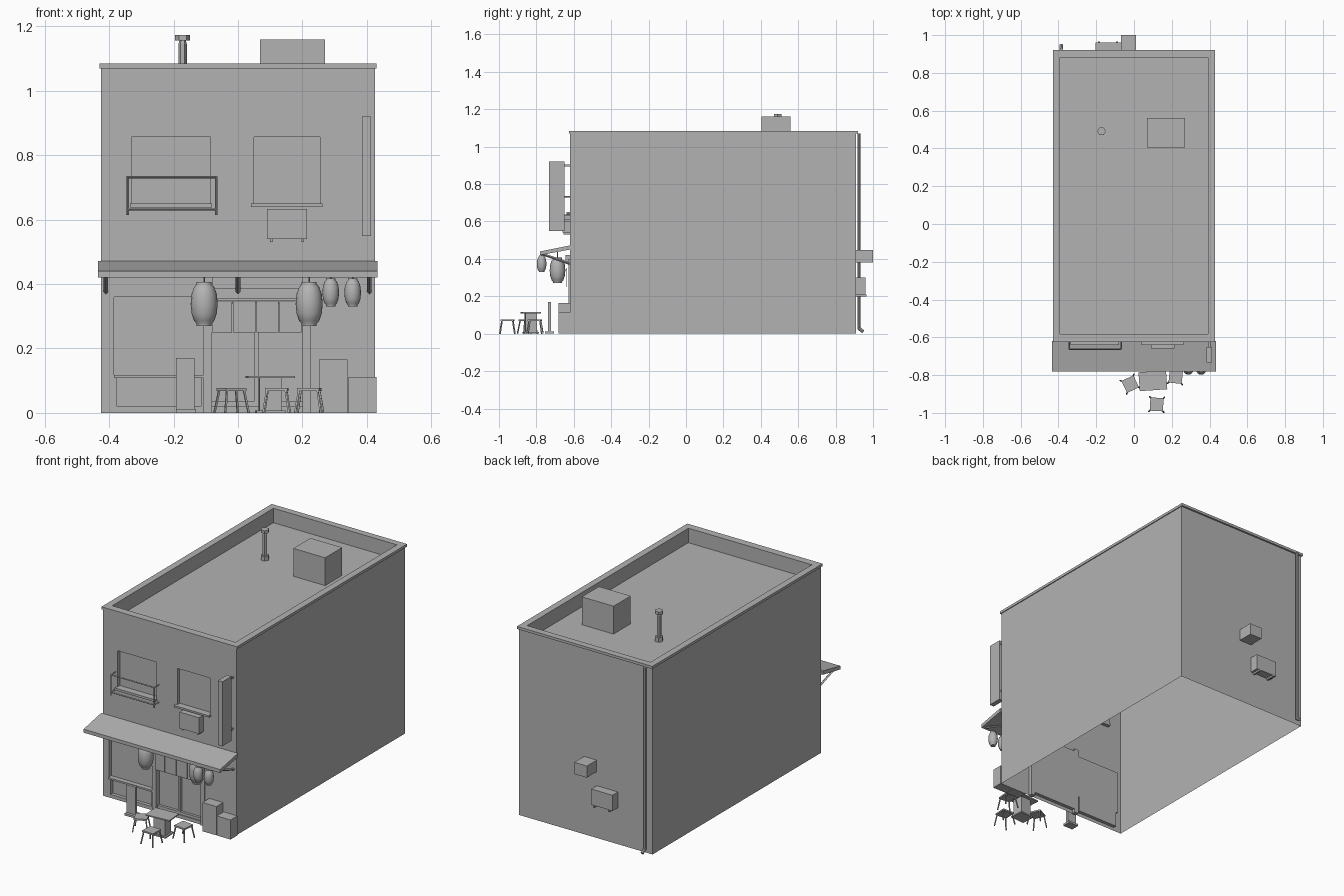
import bpy, bmesh, math
from mathutils import Matrix, Vector

if "Cube" in bpy.data.objects:
    bpy.data.objects.remove(bpy.data.objects["Cube"])

grey = bpy.data.materials.new("plain_grey")
grey.use_nodes = True
grey.diffuse_color = (0.45, 0.45, 0.45, 1)
grey.node_tree.nodes["Principled BSDF"].inputs["Base Color"].default_value = grey.diffuse_color


def finish(bm, name, smooth=False):
    mesh = bpy.data.meshes.new(name)
    bm.to_mesh(mesh)
    bm.free()
    mesh.materials.append(grey)
    obj = bpy.data.objects.new(name, mesh)
    bpy.context.collection.objects.link(obj)
    if smooth:
        for p in mesh.polygons:
            p.use_smooth = abs(p.normal.z) < 0.95
    return obj


def add_box(bm, x0, x1, y0, y1, z0, z1):
    size = Matrix.Diagonal((x1 - x0, y1 - y0, z1 - z0, 1))
    centre = Matrix.Translation(((x0 + x1) / 2, (y0 + y1) / 2, (z0 + z1) / 2))
    bmesh.ops.create_cube(bm, size=1, matrix=centre @ size)


def boxes(name, *dims, place=None):
    bm = bmesh.new()
    for d in dims:
        add_box(bm, *d)
    if place:
        bm.transform(place)
    return finish(bm, name)


def bars(name, width, *segments, place=None, sides=4):
    """Straight rods between pairs of points."""
    bm = bmesh.new()
    for a, b in segments:
        a, b = Vector(a), Vector(b)
        turn = (b - a).to_track_quat("Z", "Y").to_matrix().to_4x4()
        bmesh.ops.create_cone(bm, cap_ends=True, segments=sides, radius1=width, radius2=width,
                              depth=(b - a).length, matrix=Matrix.Translation((a + b) / 2) @ turn)
    if place:
        bm.transform(place)
    return finish(bm, name)


def lathe(name, profile, centre, sides, smooth=True):
    """Capped turned shape from (radius, z) pairs, bottom to top."""
    bm = bmesh.new()
    rings = [[bm.verts.new((centre[0] + r * math.cos(math.tau * i / sides),
                            centre[1] + r * math.sin(math.tau * i / sides), z))
              for i in range(sides)] for r, z in profile]
    for a, b in zip(rings, rings[1:]):
        for i in range(sides):
            j = (i + 1) % sides
            bm.faces.new((a[i], a[j], b[j], b[i]))
    bm.faces.new(rings[0][::-1])
    bm.faces.new(rings[-1])
    return finish(bm, name, smooth)


def rect_rings(name, rings, open_front=False, cap=False):
    """Rectangular loops (x, y front, y back, z) joined in order."""
    bm = bmesh.new()
    loops = [[bm.verts.new(p) for p in ((-x, f, z), (x, f, z), (x, b, z), (-x, b, z))]
             for x, f, b, z in rings]
    for n, (a, b) in enumerate(zip(loops, loops[1:])):
        for i in range(1 if open_front and n == 0 else 0, 4):
            j = (i + 1) % 4
            bm.faces.new((a[i], a[j], b[j], b[i]))
    if cap:
        bm.faces.new(loops[-1])
    return finish(bm, name)


# Building shell, open underneath, with sunken roof and coping
FRONT, BACK, HALF = -0.62, 0.91, 0.425
rect_rings("walls_and_roof", [(HALF, FRONT, BACK, 0), (HALF, FRONT, BACK, 1.075),
                              (0.395, -0.585, 0.885, 1.075), (0.395, -0.585, 0.885, 1.0)],
           open_front=True, cap=True)
outer, inner = (0.43, -0.625, 0.92), (0.392, -0.582, 0.882)
rect_rings("roof_coping", [(*inner, 1.07), (*outer, 1.07), (*outer, 1.085),
                           (*inner, 1.085), (*inner, 1.07)])


# Front wall with recessed windows and doors
def facade(openings, depth):
    bm = bmesh.new()

    def quad(*pts):
        bm.faces.new([bm.verts.new(p) for p in pts])

    xs = sorted({-HALF, HALF, *(v for o in openings for v in o[:2])})
    zs = sorted({0, 1.075, *(v for o in openings for v in o[2:])})
    for x0, x1 in zip(xs, xs[1:]):
        for z0, z1 in zip(zs, zs[1:]):
            cx, cz = (x0 + x1) / 2, (z0 + z1) / 2
            if not any(a < cx < b and c < cz < d for a, b, c, d in openings):
                quad((x0, FRONT, z0), (x1, FRONT, z0), (x1, FRONT, z1), (x0, FRONT, z1))
    for x0, x1, z0, z1 in openings:
        corners = [(x0, z0), (x1, z0), (x1, z1), (x0, z1)]
        quad(*[(x, FRONT + depth, z) for x, z in corners])
        for (xa, za), (xb, zb) in zip(corners, corners[1:] + corners[:1]):
            quad((xb, FRONT, zb), (xa, FRONT, za), (xa, FRONT + depth, za), (xb, FRONT + depth, zb))
    bmesh.ops.remove_doubles(bm, verts=bm.verts, dist=0.0005)
    bmesh.ops.dissolve_limit(bm, angle_limit=0.01, verts=bm.verts, edges=bm.edges)
    return finish(bm, "front_wall")


facade([(-0.33, -0.085, 0.65, 0.857), (0.05, 0.255, 0.65, 0.857),
        (-0.385, -0.107, 0.115, 0.36), (-0.375, -0.115, 0.02, 0.11),
        (-0.08, 0.2, 0.02, 0.385)], 0.02)

# Shopfront joinery
boxes("shopfront_posts", *[(x, x + 0.026, -0.627, -0.6, 0, 0.4) for x in (-0.107, 0.2)])
boxes("shop_window_sill", (-0.385, -0.107, -0.628, -0.6, 0.108, 0.118))
boxes("shopfront_header", (-0.08, 0.2, -0.645, -0.615, 0.385, 0.42))
boxes("door_rails", (-0.08, 0.2, -0.615, -0.6, 0.34, 0.357), (-0.08, 0.2, -0.615, -0.6, 0.02, 0.035),
      (0.05, 0.063, -0.615, -0.6, 0.035, 0.34))
boxes("door_curtains", *[(x0, x1 - 0.003, -0.64, -0.636, 0.25, 0.345)
                         for x0, x1 in ((-0.08, -0.015), (-0.015, 0.057), (0.057, 0.128), (0.128, 0.2))])
bars("curtain_rod", 0.003, ((-0.09, -0.638, 0.346), (0.21, -0.638, 0.346)), sides=6)

# Sloping awning with three struts
bm = bmesh.new()
side = [(-0.62, 0.45), (-0.78, 0.42), (-0.78, 0.44), (-0.62, 0.472)]
face = bm.faces.new([bm.verts.new((-0.435, y, z)) for y, z in side])
push = bmesh.ops.extrude_face_region(bm, geom=[face])
bmesh.ops.translate(bm, vec=(0.868, 0, 0), verts=[v for v in push["geom"] if isinstance(v, bmesh.types.BMVert)])
bmesh.ops.recalc_face_normals(bm, faces=bm.faces)
finish(bm, "awning")
bars("awning_struts", 0.007, *[((x, -0.622, 0.375), (x, -0.775, 0.428)) for x in (-0.41, 0, 0.408)])

# Upper windows: sills, balcony rail and frames
boxes("window_sills", (-0.335, -0.08, -0.64, -0.6, 0.637, 0.65), (0.04, 0.263, -0.64, -0.6, 0.64, 0.65))
rail = []
for z in (0.732, 0.632):
    rail += [((-0.343, -0.662, z), (-0.068, -0.662, z))]
    rail += [((x, -0.62, z), (x, -0.662, z)) for x in (-0.343, -0.068)]
rail += [((x, -0.662, 0.615), (x, -0.662, 0.734)) for x in (-0.343, -0.068)]
bars("window_rail", 0.004, *rail)

# Wall unit under the right window, and projecting sign
boxes("front_cooling_unit", (0.09, 0.215, -0.66, -0.62, 0.54, 0.633),
      *[(x, x + 0.008, -0.655, -0.62, 0.53, 0.54) for x in (0.1, 0.197)])
boxes("projecting_sign", (0.385, 0.413, -0.732, -0.65, 0.55, 0.92),
      *[(0.394, 0.404, -0.65, -0.62, z, z + 0.01) for z in (0.6, 0.895)])


# Paper lanterns
def lantern(name, x, y, z0, z1, radius):
    h = z1 - z0
    shape = [(0.55, 0), (0.55, 0.05), (0.75, 0.12), (0.93, 0.28), (1, 0.5),
             (0.93, 0.72), (0.75, 0.88), (0.55, 0.95), (0.55, 1)]
    lathe(name, [(r * radius, z0 + t * h) for r, t in shape], (x, y), 16)
    bars(name + "_cord", 0.002, ((x, y, z1), (x, y, 0.44)))


for n, x in enumerate((-0.105, 0.221)):
    lantern(f"large_lantern_{n}", x, -0.687, 0.27, 0.407, 0.042)
for n, x in enumerate((0.288, 0.356)):
    lantern(f"small_lantern_{n}", x, -0.772, 0.33, 0.417, 0.026)

# Street cabinets and standing board
boxes("tall_cabinet", (0.252, 0.34, -0.682, -0.62, 0, 0.165))
boxes("low_cabinet", (0.343, 0.43, -0.682, -0.62, 0, 0.112))
boxes("standing_board", (-0.193, -0.135, -0.738, -0.722, 0.012, 0.17),
      (-0.193, -0.13, -0.755, -0.705, 0, 0.012))


# Table and stools
def spot(x, y, degrees):
    return Matrix.Translation((x, y, 0)) @ Matrix.Rotation(math.radians(degrees), 4, "Z")


boxes("table", (-0.073, 0.073, -0.05, 0.05, 0.108, 0.115), (-0.035, 0.035, -0.03, 0.03, 0.008, 0.108),
      (-0.045, 0.045, -0.04, 0.04, 0, 0.008), place=spot(0.1, -0.83, 4))
for n, (x, y, turn) in enumerate(((-0.02, -0.848, 25), (0.12, -0.955, -3), (0.221, -0.808, -6))):
    here = spot(x, y, turn)
    boxes(f"stool_seat_{n}", (-0.035, 0.035, -0.035, 0.035, 0.068, 0.077), place=here)
    corners = [(i, j) for i in (-1, 1) for j in (-1, 1)]
    bars(f"stool_legs_{n}", 0.004, *[((i * 0.04, j * 0.04, 0), (i * 0.029, j * 0.029, 0.07))
                                     for i, j in corners], place=here)

# Roof: vent pipe and equipment box
lathe("vent_pipe", [(0.022, 1.0), (0.022, 1.025), (0.013, 1.025), (0.013, 1.145), (0.01, 1.157),
                    (0.023, 1.157), (0.023, 1.174)], (-0.172, 0.49), 6, smooth=False)
boxes("roof_box", (0.068, 0.27, 0.405, 0.56, 1.0, 1.16))

# Back: vent hood, cooling unit and drainpipe
boxes("back_vent_hood", (-0.07, 0.01, 0.91, 1.0, 0.38, 0.447))
boxes("back_cooling_unit", (-0.205, -0.07, 0.91, 0.96, 0.21, 0.3),
      *[(x, x + 0.01, 0.91, 0.965, 0.2, 0.21) for x in (-0.19, -0.095)])
bars("drainpipe", 0.009, ((-0.385, 0.925, 0.025), (-0.385, 0.925, 1.07)),
     ((-0.385, 0.922, 0.03), (-0.385, 0.948, 0.01)), sides=8)
